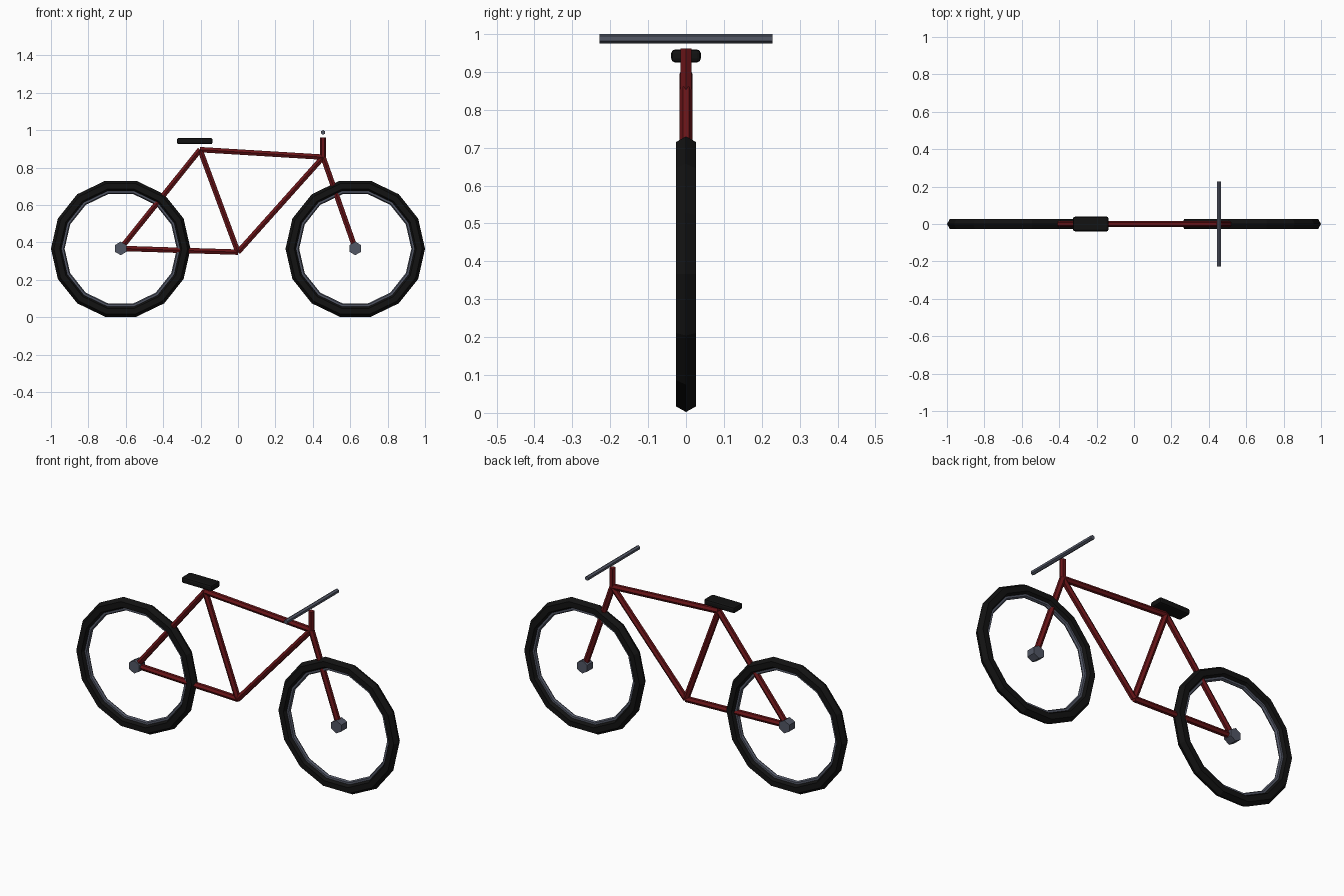
import bpy
import math
import bmesh
from mathutils import Vector, Matrix

cube = bpy.data.objects.get("Cube")
if cube:
    bpy.data.objects.remove(cube, do_unlink=True)


def material(name, rgb):
    mat = bpy.data.materials.new(name)
    mat.use_nodes = True
    mat.diffuse_color = (*rgb, 1)
    mat.node_tree.nodes["Principled BSDF"].inputs["Base Color"].default_value = (*rgb, 1)
    return mat


RED = material("dark red paint", (0.14, 0.007, 0.009))
GREY = material("slate metal", (0.085, 0.095, 0.13))
BLACK = material("black rubber", (0.006, 0.006, 0.006))


def finish(obj, name, mat):
    obj.name = name
    obj.data.materials.append(mat)
    return obj


def ring(name, centre, major, minor, mat):
    """Wheel ring lying in the xz plane."""
    bpy.ops.mesh.primitive_torus_add(
        major_segments=14, minor_segments=6, major_radius=major,
        minor_radius=minor, location=centre, rotation=(math.pi / 2, 0, 0))
    return finish(bpy.context.object, name, mat)


def rod(name, centre, radius, length, rotation, mat):
    """Six-sided bar."""
    bpy.ops.mesh.primitive_cylinder_add(
        vertices=6, radius=radius, depth=length, location=centre, rotation=rotation)
    return finish(bpy.context.object, name, mat)


def tube(name, a, b):
    """Frame tube between two joints."""
    a, b = Vector(a), Vector(b)
    d = b - a
    return rod(name, (a + b) / 2, 0.0165, d.length, (0, math.atan2(d.x, d.z), 0), RED)


# Joints of the frame
rear = (-0.627, 0, 0.368)
front = (0.627, 0, 0.368)
crank = (0, 0, 0.348)
seat = (-0.203, 0, 0.896)
head = (0.455, 0, 0.856)

# Wheels
for side, hub in (("rear", rear), ("front", front)):
    centre = (hub[0], 0, 0.366)
    ring(side + "_tyre", centre, 0.342, 0.031, BLACK)
    ring(side + "_rim", centre, 0.312, 0.012, GREY)
    rod(side + "_hub", hub, 0.036, 0.05, (math.pi / 2, 0, 0), GREY)

# Frame and fork
tube("seat_tube", crank, seat)
tube("top_tube", seat, head)
tube("down_tube", crank, head)
tube("chain_stay", rear, crank)
tube("seat_stay", rear, seat)
tube("fork", front, head)

# Stem and handlebar
rod("stem", (0.455, 0, 0.908), 0.0165, 0.108, (0, 0, math.pi / 6), RED)
rod("handlebar", (0.455, 0, 0.988), 0.0125, 0.457, (math.pi / 2, 0, 0), GREY)

# Saddle with softened edges
bm = bmesh.new()
bmesh.ops.create_cube(bm, size=1, matrix=Matrix.Diagonal((0.19, 0.078, 0.034, 1)))
bmesh.ops.bevel(bm, geom=bm.edges[:], offset=0.01, segments=2, profile=0.5,
                affect='EDGES')
mesh = bpy.data.meshes.new("saddle")
bm.to_mesh(mesh)
bm.free()
saddle = bpy.data.objects.new("saddle", mesh)
saddle.location = (-0.231, 0, 0.942)
bpy.context.collection.objects.link(saddle)
finish(saddle, "saddle", BLACK)
